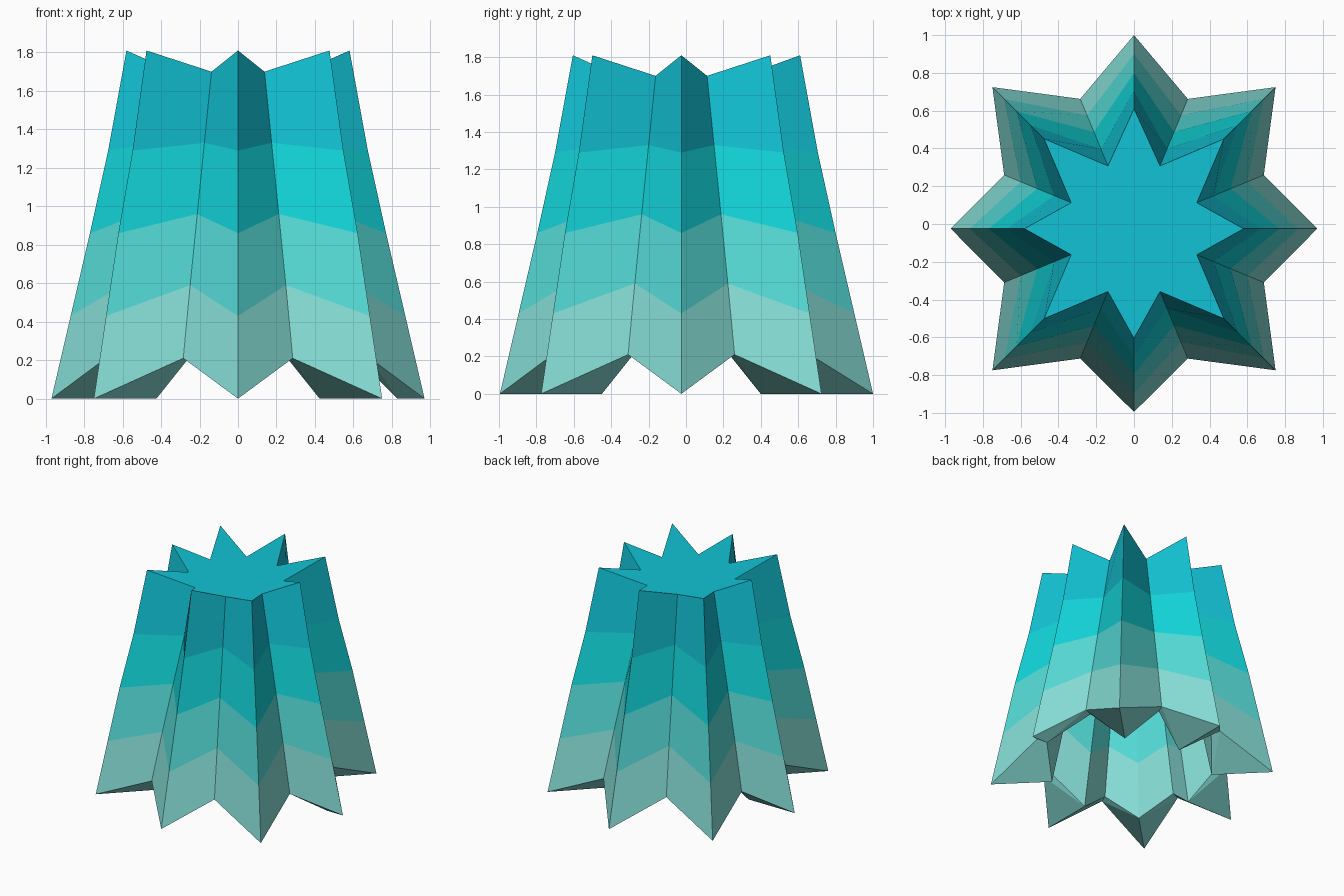
import bpy, bmesh, math

if "Cube" in bpy.data.objects:
    bpy.data.objects.remove(bpy.data.objects["Cube"])

CY = -0.025          # star centre, so the longer rear point reaches y = 1

# Outer ring radii and heights, bottom to top
AXIS_R = [0.97, 0.87, 0.77, 0.675, 0.58]
DIAG_R = [1.06, 0.97, 0.88, 0.775, 0.673]
VALLEY_R = [0.744, 0.65, 0.554, 0.457, 0.36]
TIP_Z = [0.0, 0.43, 0.86, 1.29, 1.81]
VALLEY_Z = [0.21, 0.59, 0.96, 1.33, 1.70]

# Colour bands, bottom to top
BANDS = [("pale_teal", (0.24, 0.72, 0.67)), ("light_teal", (0.09, 0.70, 0.67)),
         ("turquoise", (0.006, 0.66, 0.69)), ("cyan", (0.006, 0.54, 0.66))]


def lerp(a, b, t):
    return a + (b - a) * t


def star_ring(bm, level, inner=False):
    """One ring of the star: points on even steps, valleys on odd steps."""
    t = level / 4
    ring = []
    for k in range(16):
        a = k * math.pi / 8
        valley, diagonal = k % 2 == 1, k % 4 == 2
        z = (VALLEY_Z if valley else TIP_Z)[level]
        if inner:
            if valley:
                r = lerp(0.67, 0.29, t)
            elif diagonal:
                r = lerp(0.60, 0.27, t)
            else:
                r = lerp(0.55, 0.26, t)
            if k == 0 and level == 0:
                r = 0.83                      # thin foot on the right
            if level == 4:
                z = 1.62
        else:
            r = (VALLEY_R if valley else DIAG_R if diagonal else AXIS_R)[level]
            if k == 4:
                r += 0.055                    # longer rear point
        ring.append(bm.verts.new((r * math.cos(a), CY + r * math.sin(a), z)))
    return ring


def bridge(bm, lower, upper, mat):
    for k in range(16):
        j = (k + 1) % 16
        f = bm.faces.new((lower[k], lower[j], upper[j], upper[k]))
        f.material_index = mat


bm = bmesh.new()
outer = [star_ring(bm, i) for i in range(5)]
inner = [star_ring(bm, i, True) for i in range(5)]

# Pleated outer wall and hollow inside
for i in range(4):
    bridge(bm, outer[i], outer[i + 1], i)
    bridge(bm, inner[i], inner[i + 1], i)

# Underside of the feet, each split along the ridge from tip to cavity
for k in range(0, 16, 2):
    for j in ((k - 1) % 16, (k + 1) % 16):
        bm.faces.new((outer[0][k], outer[0][j], inner[0][k]))
        bm.faces.new((outer[0][j], inner[0][j], inner[0][k]))

# Star cap and cavity ceiling
bm.faces.new(outer[4]).material_index = 3
bm.faces.new(inner[4]).material_index = 3
bmesh.ops.recalc_face_normals(bm, faces=bm.faces)

mesh = bpy.data.meshes.new("star_column")
bm.to_mesh(mesh)
bm.free()
for name, rgb in BANDS:
    m = bpy.data.materials.new(name)
    m.diffuse_color = (*rgb, 1)
    m.use_nodes = True
    m.node_tree.nodes["Principled BSDF"].inputs["Base Color"].default_value = m.diffuse_color
    mesh.materials.append(m)
bpy.context.collection.objects.link(bpy.data.objects.new("star_column", mesh))
